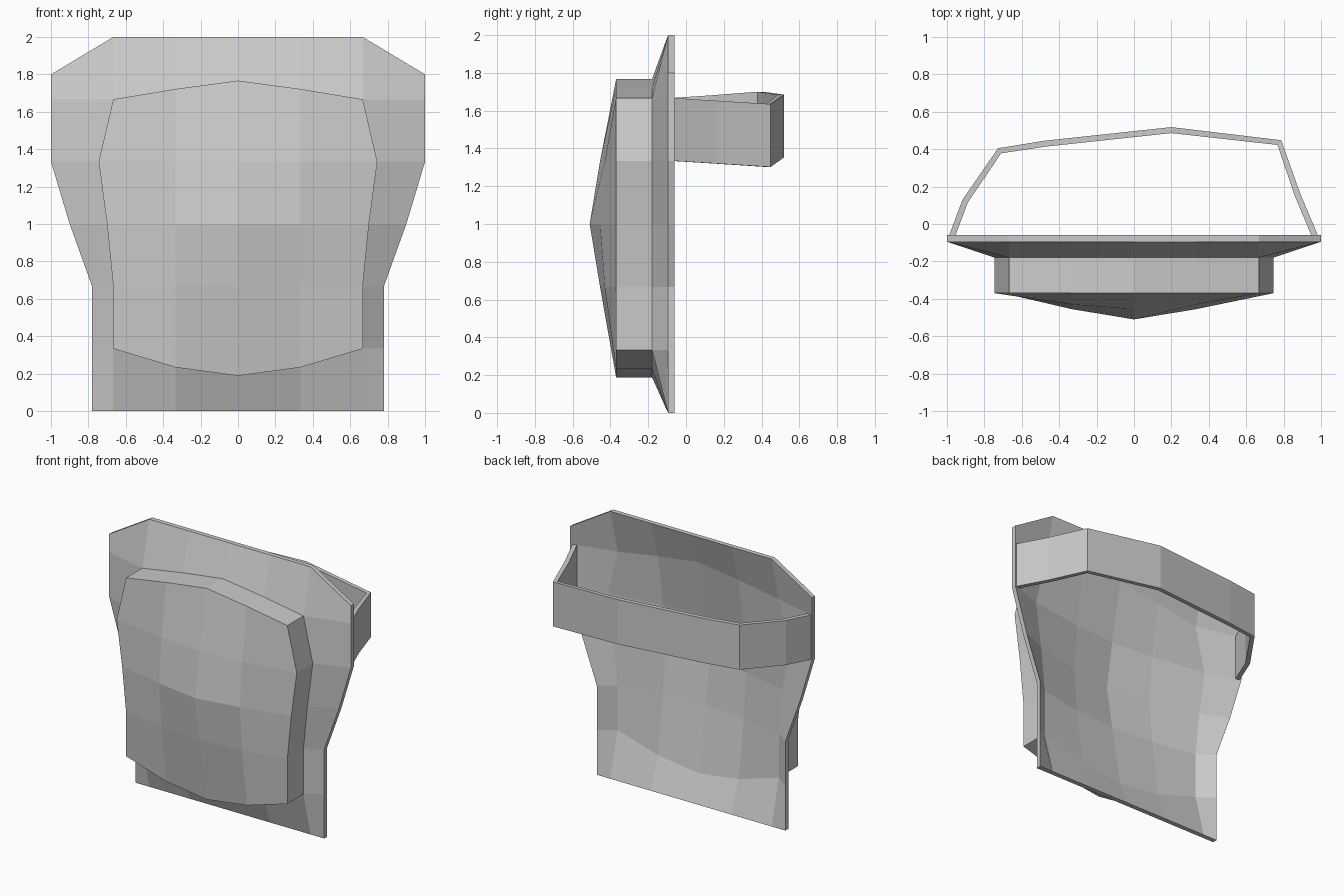
import bpy
import bmesh
from mathutils import Vector

cube = bpy.data.objects.get("Cube")
if cube:
    bpy.data.objects.remove(cube)

GREY = 0.6
mat = bpy.data.materials.new("plain grey")
mat.use_nodes = True
mat.diffuse_color = (GREY, GREY, GREY, 1)
mat.node_tree.nodes["Principled BSDF"].inputs["Base Color"].default_value = (GREY, GREY, GREY, 1)

# Half widths per row, bottom to top
PANEL_WIDTH = [.78, .78, .78, .90, 1, 1, 1]
POUCH_WIDTH = [.667, .667, .667, .70, .745, .667, .667]
TOP_ARC = [.10, .055, 0, 0]
BOTTOM_ARC = [.145, .10, 0, 0]


def grid_point(i, j):
    """Point of the domed grid; i and j run from -3 to 3."""
    a, ring = abs(i), max(abs(i), abs(j))
    width = {3: PANEL_WIDTH[j + 3], 2: POUCH_WIDTH[j + 3]}.get(a, a / 3)
    x = width if i > 0 else -width
    z = 1 + j / 3
    if j == 2:
        z += TOP_ARC[a]
    elif j == -2:
        z -= BOTTOM_ARC[a]
    elif j == 3 and a == 3:
        z = 1.8
    if ring == 3:
        y = -.095
    elif ring == 2:
        y = -.18
    else:
        y = -.18 - [.14, .085, .06][a + abs(j)]
    return Vector((x, y, z))


def finish(name, bm):
    bmesh.ops.recalc_face_normals(bm, faces=bm.faces)
    mesh = bpy.data.meshes.new(name)
    bm.to_mesh(mesh)
    bm.free()
    mesh.materials.append(mat)
    obj = bpy.data.objects.new(name, mesh)
    bpy.context.collection.objects.link(obj)
    return obj


def domed_sheet(name, n, depth, keep_base):
    """Grid of 2n by 2n cells, extruded along y."""
    bm = bmesh.new()
    span = range(-n, n + 1)
    v = {(i, j): bm.verts.new(grid_point(i, j)) for i in span for j in span}
    for i in span[:-1]:
        for j in span[:-1]:
            bm.faces.new([v[i, j], v[i + 1, j], v[i + 1, j + 1], v[i, j + 1]])
    out = bmesh.ops.extrude_face_region(bm, geom=bm.faces[:], use_keep_orig=keep_base)
    moved = [g for g in out["geom"] if isinstance(g, bmesh.types.BMVert)]
    bmesh.ops.translate(bm, verts=moved, vec=(0, depth, 0))
    return finish(name, bm)


# Curved panel and the raised pad on its front
domed_sheet("panel", 3, .035, True)
domed_sheet("front_pad", 2, -.19, False)

# Strap around the back: x, y and top height of the outer edge
PATH = [(-.99, -.065, 1.667), (-.917, .13, 1.68), (-.727, .405, 1.70),
        (-.48, .445, 1.695), (.2, .518, 1.685), (.787, .448, 1.635),
        (.89, .16, 1.653), (.985, -.065, 1.667)]
pts = [Vector(p) for p in PATH]
bm = bmesh.new()
rings = []
for k, p in enumerate(pts):
    before = (p - pts[max(k - 1, 0)]).xy
    after = (pts[min(k + 1, len(pts) - 1)] - p).xy
    t = before.normalized() + after.normalized()
    t.normalize()
    inner = p + Vector((t.y, -t.x, 0)) * .032
    drop = Vector((0, 0, -.333))
    rings.append([bm.verts.new(c) for c in (p, inner, inner + drop, p + drop)])
for r, s in zip(rings, rings[1:]):
    for k in range(4):
        m = (k + 1) % 4
        bm.faces.new([r[k], r[m], s[m], s[k]])
bm.faces.new(rings[0])
bm.faces.new(rings[-1])
finish("back_strap", bm)
